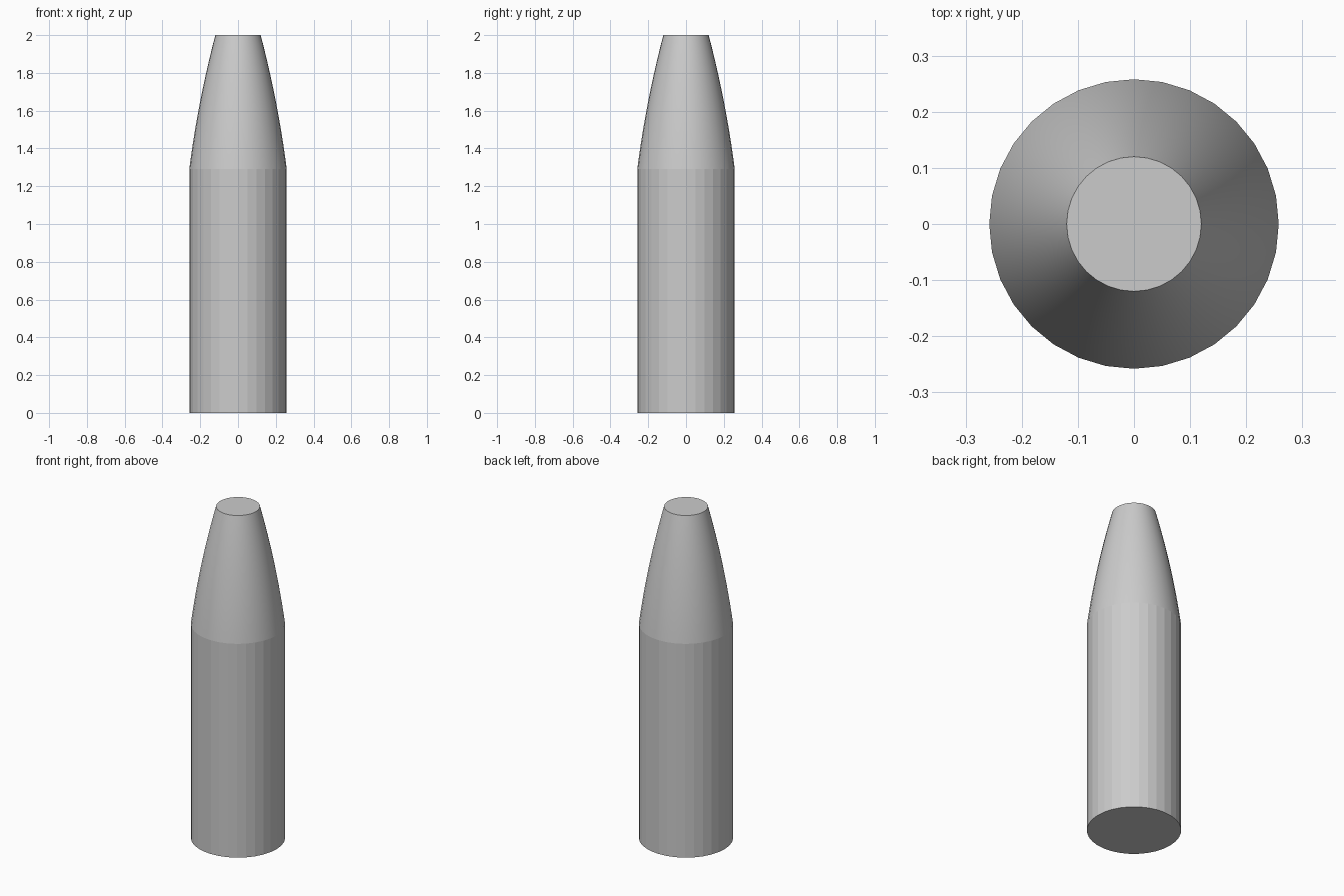
import bpy, bmesh, math

old = bpy.data.objects.get("Cube")
if old:
    bpy.data.objects.remove(old, do_unlink=True)

SIDES = 32
RADIUS, TIP_RADIUS = 0.258, 0.12
SHOULDER, TOP = 1.29, 2.0
NOSE_RINGS = 16

grey = bpy.data.materials.new("plain grey")
grey.use_nodes = True
colour = (0.6, 0.6, 0.6, 1)
grey.diffuse_color = colour
grey.node_tree.nodes["Principled BSDF"].inputs["Base Color"].default_value = colour


def lathe(name, profile, smooth):
    """Turn a (radius, height) profile around z and close both ends."""
    bm = bmesh.new()
    rings = []
    for r, z in profile:
        angles = [2 * math.pi * i / SIDES for i in range(SIDES)]
        rings.append([bm.verts.new((r * math.cos(a), r * math.sin(a), z)) for a in angles])
    for low, high in zip(rings, rings[1:]):
        for i in range(SIDES):
            j = (i + 1) % SIDES
            face = bm.faces.new((low[i], low[j], high[j], high[i]))
            face.smooth = smooth
    bm.faces.new(list(reversed(rings[0])))
    bm.faces.new(rings[-1])
    # keep the end rims crisp
    for edge in bm.edges:
        if any(len(f.verts) > 4 for f in edge.link_faces):
            edge.smooth = False
    mesh = bpy.data.meshes.new(name)
    bm.to_mesh(mesh)
    bm.free()
    mesh.materials.append(grey)
    obj = bpy.data.objects.new(name, mesh)
    bpy.context.collection.objects.link(obj)
    return obj


# Straight faceted body
lathe("cylinder_body", [(RADIUS, 0), (RADIUS, SHOULDER)], smooth=False)

# Bulging, smooth nose with a flat tip
BULGE = 0.012
nose_profile = []
for k in range(NOSE_RINGS + 1):
    t = k / NOSE_RINGS
    r = RADIUS + (TIP_RADIUS - RADIUS) * t + 4 * BULGE * t * (1 - t)
    nose_profile.append((r, SHOULDER + (TOP - SHOULDER) * t))
lathe("tapered_nose", nose_profile, smooth=True)
